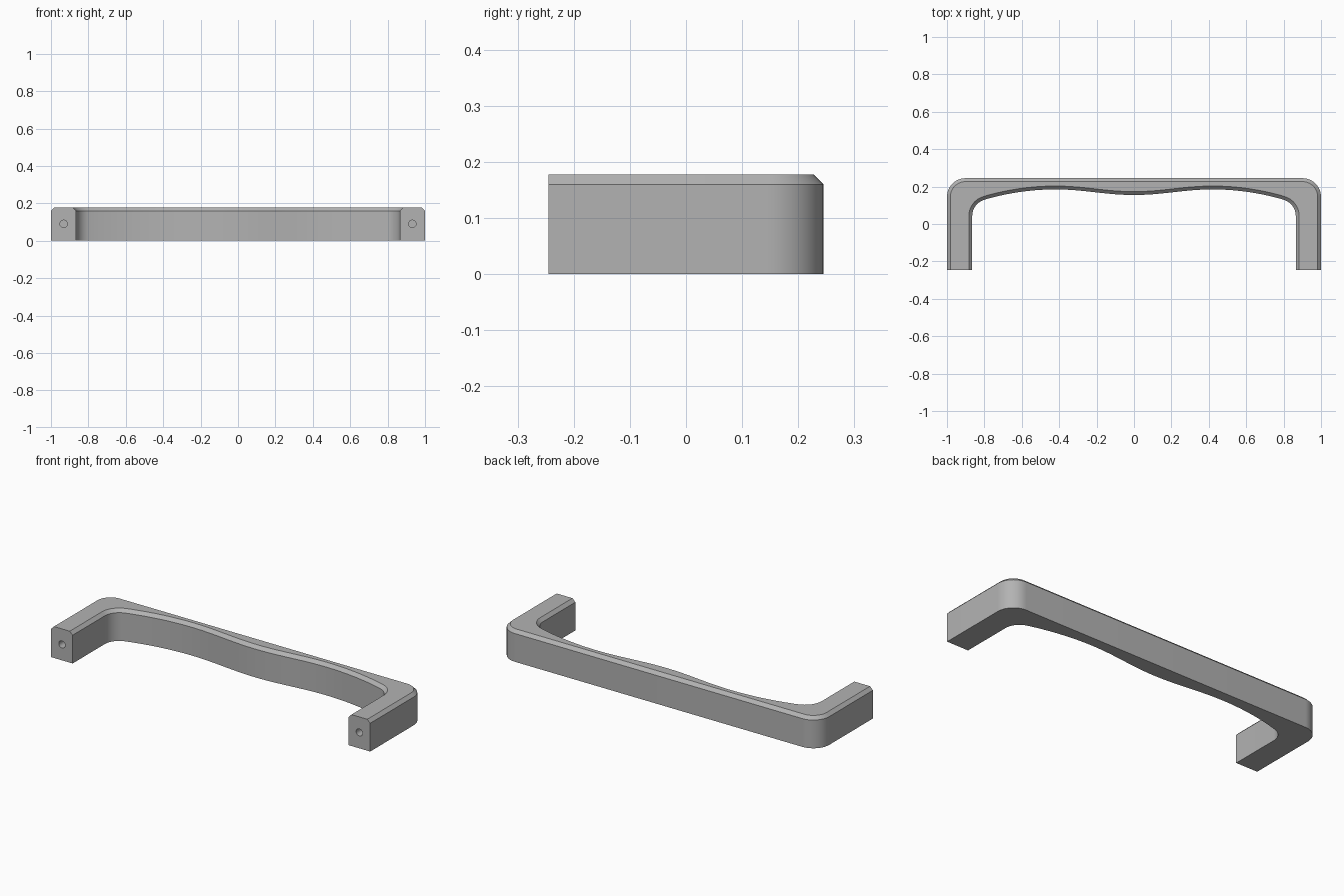
import bpy, bmesh, math
from mathutils import Vector

cube = bpy.data.objects.get("Cube")
if cube:
    bpy.data.objects.remove(cube)

FRONT, BACK = -0.245, 0.245
HEIGHT, CHAMFER = 0.178, 0.018
OUTER_R = 0.1
INNER_X, INNER_R = 0.865, 0.09

grey = bpy.data.materials.new("satin grey")
grey.use_nodes = True
colour = (0.45, 0.45, 0.45, 1)
grey.diffuse_color = colour
grey.node_tree.nodes["Principled BSDF"].inputs["Base Color"].default_value = colour


def arc(cx, cy, r, sweep, steps):
    return [Vector((cx + r * math.cos(sweep * i / steps),
                    cy + r * math.sin(sweep * i / steps))) for i in range(steps + 1)]


def mirrored(half):
    """Complete a right-hand path with its mirror image."""
    rest = [Vector((-p.x, p.y)) for p in reversed(half) if p.x > 1e-6]
    return half + rest


def offset(path, d):
    """Shift a path to the left of its direction (towards the inside of the bow)."""
    out = []
    for i, p in enumerate(path):
        before = (p - path[i - 1]).normalized() if i else Vector((0, 0))
        after = (path[i + 1] - p).normalized() if i < len(path) - 1 else Vector((0, 0))
        t = (before + after).normalized()
        if i in (0, len(path) - 1):
            t = Vector((0, 1 if i == 0 else -1))
        out.append(p + Vector((-t.y, t.x)) * d)
    return out


def grip(x):
    """Wavy finger side of the bar."""
    if x < 0.42:
        return 0.17 - 0.015 * math.cos(math.pi * x / 0.42)
    return 0.185 - 0.055 * ((x - 0.42) / 0.38) ** 2


# Outer and inner outlines of the handle
outer = mirrored([Vector((1, FRONT))] +
                 arc(1 - OUTER_R, BACK - OUTER_R, OUTER_R, math.pi / 2, 14))
corner = arc(INNER_X - INNER_R, 0.043, INNER_R, math.radians(74), 12)
wave = [Vector((x, grip(x))) for x in [0.78 * (1 - i / 30) for i in range(31)]]
inner = mirrored([Vector((INNER_X, FRONT))] + corner + wave)

base = outer + inner[::-1]
top = offset(outer, CHAMFER) + offset(inner, -CHAMFER)[::-1]

# Handle body: straight walls with a chamfered top edge
bm = bmesh.new()
levels = [(base, 0), (base, HEIGHT - CHAMFER), (top, HEIGHT)]
rings = [[bm.verts.new((p.x, p.y, z)) for p in loop] for loop, z in levels]
n = len(base)
ends = (len(outer) - 1, n - 1)
for a, b in zip(rings, rings[1:]):
    for i in range(n):
        if i not in ends:
            j = (i + 1) % n
            bm.faces.new((a[i], a[j], b[j], b[i]))
for e in ends:
    f = (e + 1) % n
    bm.faces.new([r[e] for r in rings] + [r[f] for r in reversed(rings)])
bm.faces.new(rings[0][::-1])
bm.faces.new(rings[2])
bmesh.ops.recalc_face_normals(bm, faces=bm.faces)
mesh = bpy.data.meshes.new("handle")
bm.to_mesh(mesh)
bm.free()
mesh.materials.append(grey)
handle = bpy.data.objects.new("handle", mesh)
bpy.context.collection.objects.link(handle)

# Screw holes in the mounting ends
for side in (-1, 1):
    bpy.ops.mesh.primitive_cylinder_add(vertices=24, radius=0.02, depth=0.24,
                                        location=(side * 0.932, FRONT, 0.09),
                                        rotation=(math.pi / 2, 0, 0))
    cutter = bpy.context.object
    cutter.name = "screw_hole_cutter"
    cutter.hide_render = True
    cutter.data.materials.append(grey)
    hole = handle.modifiers.new("screw hole", 'BOOLEAN')
    hole.operation, hole.solver, hole.object = 'DIFFERENCE', 'EXACT', cutter
    bpy.context.view_layer.objects.active = handle
    bpy.ops.object.modifier_apply(modifier=hole.name)
    bpy.data.objects.remove(cutter)

bpy.ops.object.select_all(action='DESELECT')
handle.select_set(True)
bpy.context.view_layer.objects.active = handle
bpy.ops.object.shade_smooth_by_angle(angle=math.radians(30))
